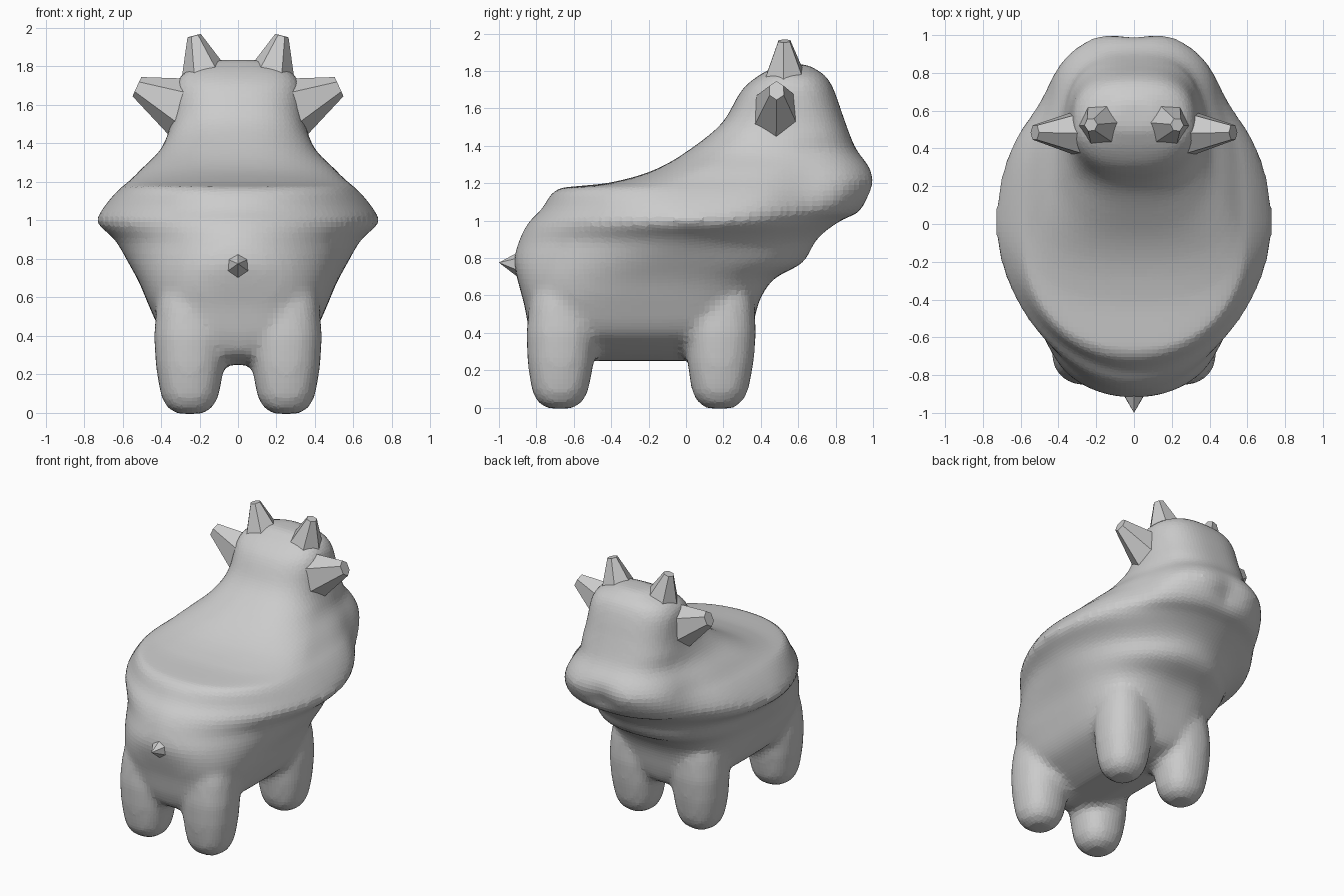
import bpy, bmesh, math
from mathutils import Vector

if "Cube" in bpy.data.objects:
    bpy.data.objects.remove(bpy.data.objects["Cube"])


def power(v, n):
    return math.copysign(abs(v) ** (2 / n), v)


def ramp(v, a, b):
    return min(1.0, max(0.0, (v - a) / (b - a)))


def bell(v, centre, width):
    return math.exp(-((v - centre) / width) ** 2)


def smooth_value(keys, col, z):
    # monotone curve through one column of the section keys
    def secant(i):
        i = min(max(i, 0), len(keys) - 2)
        return (keys[i + 1][col] - keys[i][col]) / (keys[i + 1][0] - keys[i][0])

    def slope(i):
        a, b = secant(i - 1), secant(i)
        return 2 * a * b / (a + b) if a * b > 0 else 0.0
    i = max(k for k in range(len(keys) - 1) if keys[k][0] <= z + 1e-9)
    h = keys[i + 1][0] - keys[i][0]
    t = (z - keys[i][0]) / h
    return ((1 + 2 * t) * (1 - t) ** 2 * keys[i][col] + t * (1 - t) ** 2 * h * slope(i)
            + t * t * (3 - 2 * t) * keys[i + 1][col] - t * t * (1 - t) * h * slope(i + 1))


def loft(bm, rings):
    for a, b in zip(rings, rings[1:]):
        for i in range(len(a)):
            j = (i + 1) % len(a)
            bm.faces.new((a[i], a[j], b[j], b[i]))
    bm.faces.new(rings[0][::-1])
    bm.faces.new(rings[-1])


def body_ring(bm, z, rear, face, w, n, segs=80):
    # widest point moves from the belly centre forward to the head
    yc = -0.24 + 0.24 * ramp(z, 0.6, 0.98) + 0.52 * ramp(z, 1.17, 1.45)
    n_face = n if z < 0.9 else 2.0 + 0.6 * ramp(z, 1.0, 1.23)
    verts = []
    for i in range(segs):
        a = 2 * math.pi * i / segs
        c, s = math.cos(a), math.sin(a)
        m = n_face if s > 0 else n
        x = w * power(c, m)
        y = yc + (face - yc if s > 0 else yc - rear) * power(s, m)
        # cleft in the muzzle and pinch behind it
        if s > 0:
            y -= 0.045 * bell(z, 1.16, 0.09) * bell(x, 0, 0.1) * s
        x *= 1 - 0.09 * bell(y, 0.65, 0.16) * bell(z, 1.15, 0.2)
        verts.append(bm.verts.new((x, y, z)))
    return verts


def leg_ring(bm, cx, cy, z, r, segs=32):
    angles = [2 * math.pi * i / segs for i in range(segs)]
    return [bm.verts.new((cx + r * power(math.cos(a), 2.3), cy + r * power(math.sin(a), 2.3), z))
            for a in angles]


def finish(bm, name):
    bmesh.ops.recalc_face_normals(bm, faces=bm.faces)
    me = bpy.data.meshes.new(name)
    bm.to_mesh(me)
    bm.free()
    ob = bpy.data.objects.new(name, me)
    bpy.context.collection.objects.link(ob)
    return ob


# Body, rim, seat and head: height, rear, face, half width, squareness
body = [
    (0.25, -0.66, 0.18, 0.12, 3),
    (0.30, -0.79, 0.31, 0.24, 3),
    (0.40, -0.835, 0.35, 0.385, 3.5),
    (0.55, -0.865, 0.385, 0.46, 3.2),
    (0.68, -0.90, 0.46, 0.515, 2.7),
    (0.78, -0.92, 0.63, 0.57, 2.2),
    (0.90, -0.89, 0.70, 0.64, 1.9),
    (1.00, -0.835, 0.83, 0.735, 1.85),
    (1.05, -0.78, 0.94, 0.71, 1.9),
    (1.17, -0.69, 1.01, 0.61, 2.25),
    (1.20, -0.42, 1.02, 0.57, 2.8),
    (1.27, -0.17, 0.995, 0.50, 2.9),
    (1.38, 0.02, 0.91, 0.395, 2.8),
    (1.53, 0.20, 0.85, 0.345, 2.5),
    (1.70, 0.30, 0.79, 0.325, 2.4),
    (1.77, 0.38, 0.75, 0.28, 2.4),
    (1.835, 0.50, 0.65, 0.12, 2.2),
]
bm = bmesh.new()
heights = [a[0] + (b[0] - a[0]) * t / 5 for a, b in zip(body, body[1:]) for t in range(5)]
heights.append(body[-1][0])
loft(bm, [body_ring(bm, z, *[smooth_value(body, c, z) for c in range(1, 5)]) for z in heights])

# Four stubby legs, rounded feet, tapering up into the body
leg = [(-0.005, 0.07), (0.03, 0.12), (0.08, 0.148), (0.15, 0.163), (0.25, 0.178),
       (0.4, 0.187), (0.55, 0.175), (0.7, 0.14), (0.85, 0.08)]
for side in (-1, 1):
    for y0, lean in ((0.18, 0.02), (-0.675, 0.02)):
        loft(bm, [leg_ring(bm, side * 0.25, y0 + lean * z, z, r) for z, r in leg])
torso = finish(bm, "animal_stool_body")

# Blend legs and body into one skin
remesh = torso.modifiers.new("blend", 'REMESH')
remesh.mode = 'VOXEL'
remesh.voxel_size = 0.028
smooth = torso.modifiers.new("soften", 'SMOOTH')
smooth.factor = 0.5
smooth.iterations = 6


def spike(name, base, tip, r1, r2, squash=1.0):
    base, tip = Vector(base), Vector(tip)
    d = tip - base
    bm = bmesh.new()
    bmesh.ops.create_cone(bm, cap_ends=True, segments=6, radius1=r1, radius2=r2, depth=d.length)
    bmesh.ops.transform(bm, matrix=d.to_track_quat('Z', 'Y').to_matrix().to_4x4(), verts=bm.verts)
    for v in bm.verts:
        v.co.y *= squash
        v.co += (base + tip) / 2
    return finish(bm, name)


# Horns, ears and tail
for side, label in ((-1, "left"), (1, "right")):
    spike(label + "_horn", (side * 0.165, 0.53, 1.72), (side * 0.228, 0.525, 1.96), 0.14, 0.036)
    spike(label + "_ear", (side * 0.25, 0.48, 1.57), (side * 0.525, 0.485, 1.695), 0.18, 0.055, 0.8)
spike("tail", (0, -0.87, 0.765), (0, -1.0, 0.775), 0.085, 0.0)
